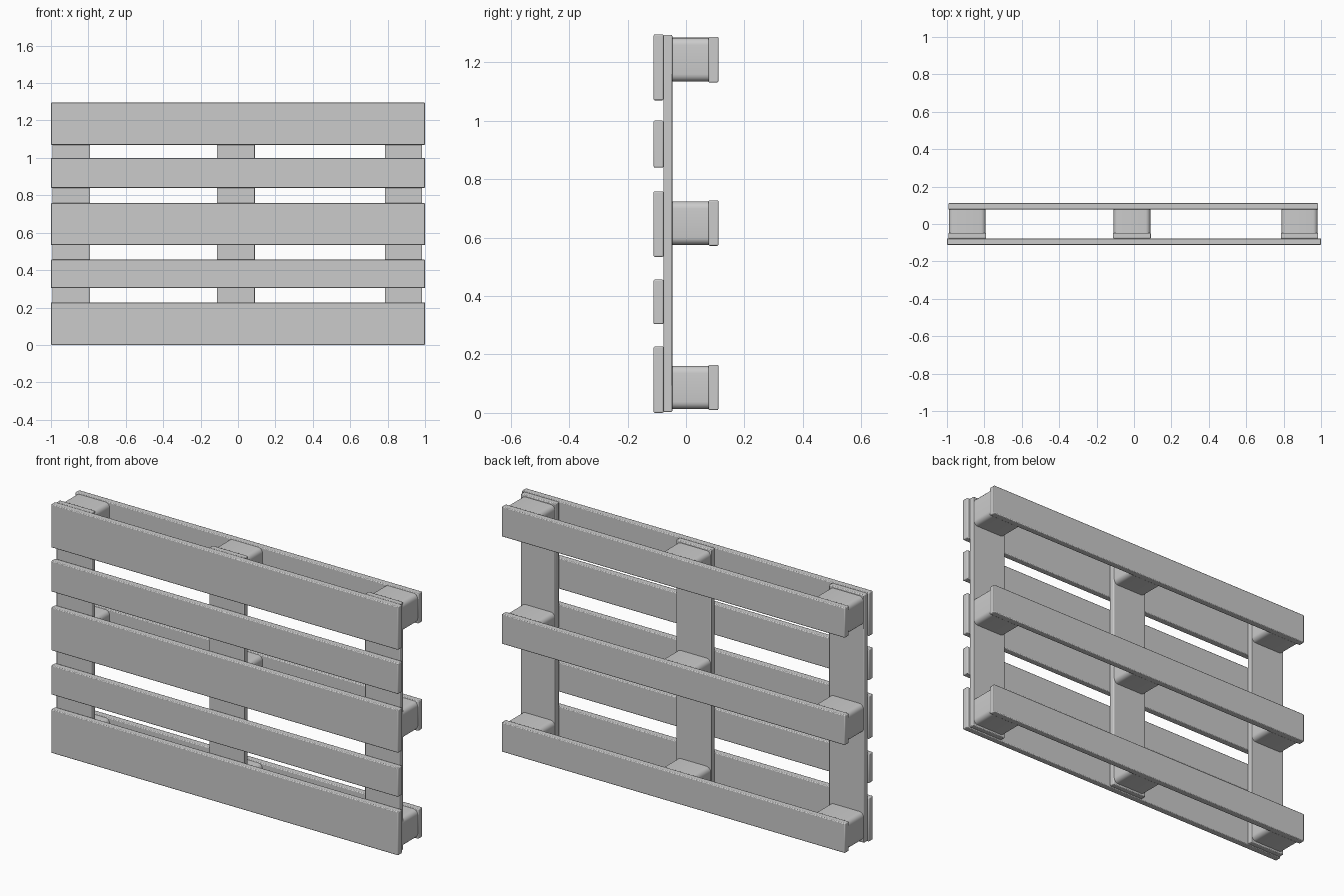
import bpy, bmesh

if "Cube" in bpy.data.objects:
    bpy.data.objects.remove(bpy.data.objects["Cube"])


def box(name, x, y, z, bevel=0.004, corner=0.0):
    """Box from (min, max) ranges; corner rounds the four edges along y."""
    bm = bmesh.new()
    bmesh.ops.create_cube(bm, size=1)
    for v in bm.verts:
        for i, (lo, hi) in enumerate((x, y, z)):
            v.co[i] = lo if v.co[i] < 0 else hi
    if corner:
        edges = [e for e in bm.edges
                 if abs(e.verts[0].co.y - e.verts[1].co.y) > 1e-4]
        bmesh.ops.bevel(bm, geom=edges, offset=corner, segments=5,
                        profile=0.5, affect='EDGES')
    bmesh.ops.recalc_face_normals(bm, faces=bm.faces)
    mesh = bpy.data.meshes.new(name)
    bm.to_mesh(mesh)
    bm.free()
    obj = bpy.data.objects.new(name, mesh)
    bpy.context.collection.objects.link(obj)
    if bevel:
        mod = obj.modifiers.new("soft_edges", 'BEVEL')
        mod.width = bevel
        mod.segments = 2
        mod.limit_method = 'ANGLE'
    bpy.ops.object.select_all(action='DESELECT')
    obj.select_set(True)
    bpy.context.view_layer.objects.active = obj
    bpy.ops.object.shade_smooth_by_angle()
    return obj


columns = [(-0.993, -0.79), (-0.112, 0.09), (0.785, 0.985)]
rows = [(0.01, 0.164), (0.572, 0.727), (1.131, 1.287)]

# Front deck boards, alternating wide and narrow
for z in [(0, 0.227), (0.304, 0.456), (0.534, 0.758), (0.84, 1.0), (1.07, 1.295)]:
    box("deck_board", (-1, 1), (-0.111, -0.077), z)

# Upright cross boards behind the deck
for x in columns:
    box("cross_board", x, (-0.077, -0.047), (0.003, 1.294))

# Rear runner boards and the spacer blocks they sit on
for z in rows:
    box("runner_board", (-0.993, 0.985), (0.077, 0.111), z)
    for x in columns:
        box("spacer_block", (x[0] + 0.003, x[1] - 0.003), (-0.047, 0.077),
            (z[0] + 0.003, z[1] - 0.003), bevel=0, corner=0.025)
